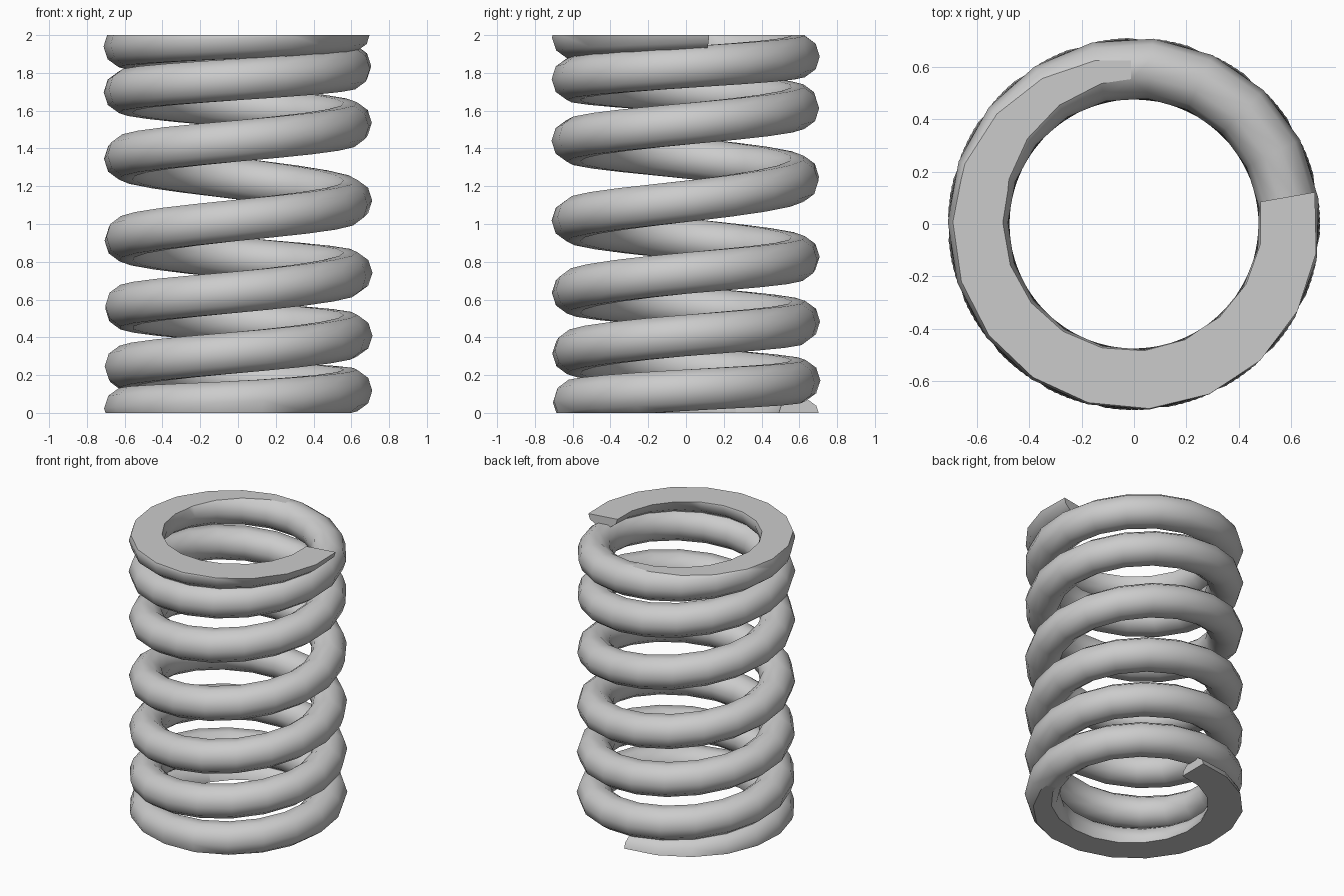
import bpy, bmesh, math
from mathutils import Vector

if "Cube" in bpy.data.objects:
    bpy.data.objects.remove(bpy.data.objects["Cube"])

COIL_R, WIRE_R = 0.597, 0.115
SIDES, STEPS = 10, 128
START, END = 90.0, 2530.0

# Wire centre height every quarter turn, starting at 90 degrees
HEIGHTS = [-.03, .02, .06, .12, .17, .24, .32, .41, .48, .56, .64, .74, .82, .92,
           1.02, 1.12, 1.24, 1.35, 1.44, 1.53, 1.62, 1.70, 1.765, 1.83, 1.89,
           1.94, 1.985, 2.025, 2.07]


def height(deg):
    # Smooth interpolation through the height list
    u = (deg - START) / 90
    i = min(int(u), len(HEIGHTS) - 2)
    t = u - i
    h = [HEIGHTS[max(0, min(len(HEIGHTS) - 1, i + k))] for k in (-1, 0, 1, 2)]
    return 0.5 * (2 * h[1] + (h[2] - h[0]) * t
                  + (2 * h[0] - 5 * h[1] + 4 * h[2] - h[3]) * t ** 2
                  + (3 * h[1] - h[0] - 3 * h[2] + h[3]) * t ** 3)


def centre(deg):
    a = math.radians(deg)
    return Vector((COIL_R * math.cos(a), COIL_R * math.sin(a), height(deg)))


# Wire swept along the variable-pitch helix
bm = bmesh.new()
rings = []
for s in range(STEPS + 1):
    deg = START + (END - START) * s / STEPS
    a = math.radians(deg)
    radial, up = Vector((math.cos(a), math.sin(a), 0)), Vector((0, 0, 1))
    c = centre(deg)
    rings.append([bm.verts.new(c + WIRE_R * (radial * math.cos(math.tau * k / SIDES)
                                             + up * math.sin(math.tau * k / SIDES)))
                  for k in range(SIDES)])
for r0, r1 in zip(rings, rings[1:]):
    for k in range(SIDES):
        n = (k + 1) % SIDES
        bm.faces.new((r0[k], r0[n], r1[n], r1[k]))
caps = [bm.faces.new(rings[0]), bm.faces.new(rings[-1])]
bmesh.ops.recalc_face_normals(bm, faces=bm.faces)
for f in bm.faces:
    f.smooth = True
for f in caps:
    f.smooth = False

# Ground flat ends
for z, sign in ((0, -1), (2, 1)):
    cut = bmesh.ops.bisect_plane(bm, geom=bm.verts[:] + bm.edges[:] + bm.faces[:],
                                 plane_co=(0, 0, z), plane_no=(0, 0, sign),
                                 clear_outer=True)
    edges = [e for e in bm.edges if e.is_boundary]
    filled = bmesh.ops.triangle_fill(bm, use_beauty=True, use_dissolve=False,
                                     edges=edges, normal=(0, 0, sign))
    for f in filled["geom"]:
        if isinstance(f, bmesh.types.BMFace):
            f.smooth = False
bmesh.ops.recalc_face_normals(bm, faces=bm.faces)

# Crisp borders around the flat faces
for f in bm.faces:
    if not f.smooth:
        for e in f.edges:
            e.smooth = False

mesh = bpy.data.meshes.new("coil_spring")
bm.to_mesh(mesh)
bm.free()
spring = bpy.data.objects.new("coil_spring", mesh)
bpy.context.collection.objects.link(spring)
